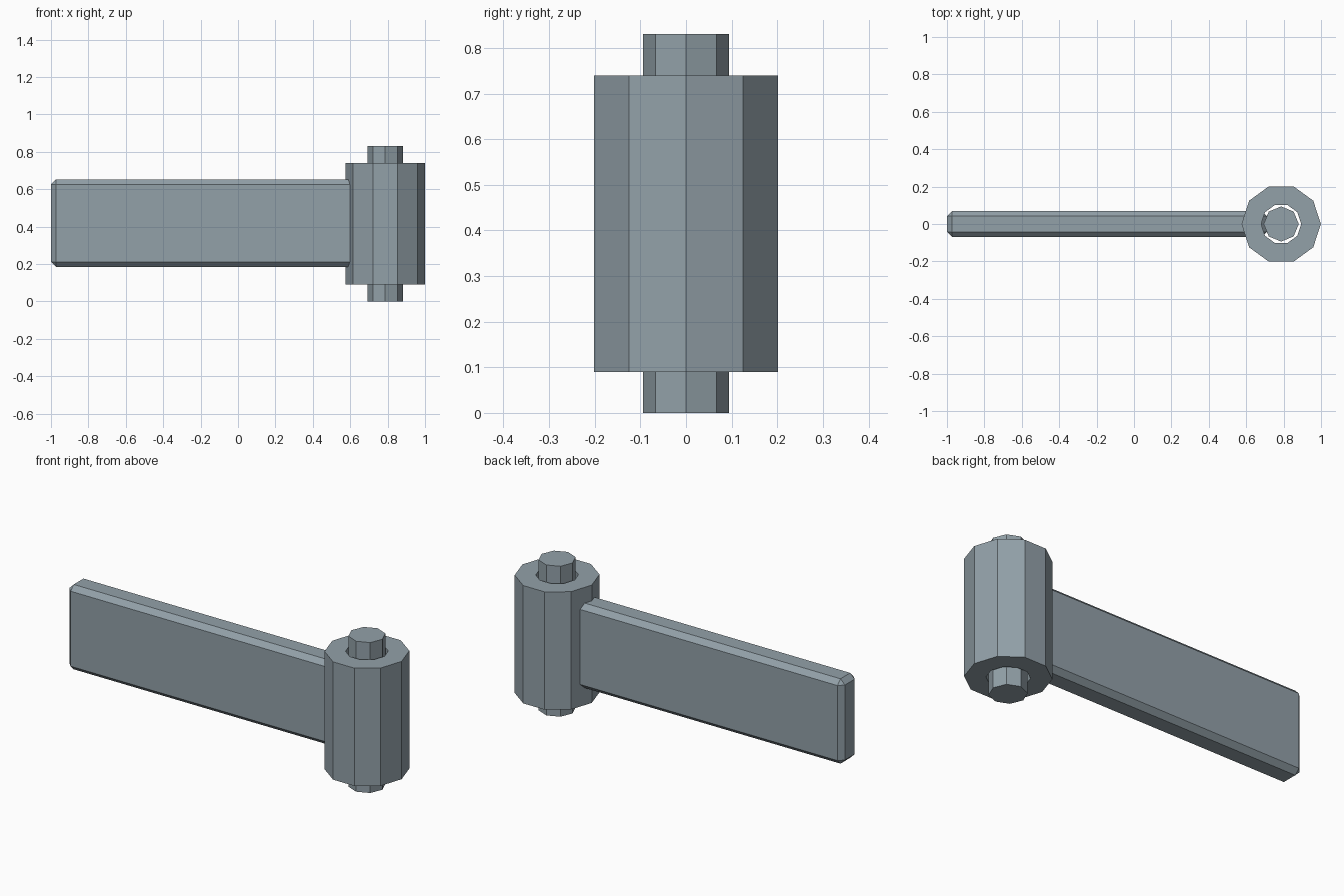
import bpy
import bmesh
from math import cos, sin, tau

if "Cube" in bpy.data.objects:
    bpy.data.objects.remove(bpy.data.objects["Cube"], do_unlink=True)

COLOUR = (0.29, 0.355, 0.395, 1)
steel = bpy.data.materials.new("blue_grey_steel")
steel.use_nodes = True
steel.diffuse_color = COLOUR
steel.node_tree.nodes["Principled BSDF"].inputs["Base Color"].default_value = COLOUR

AXIS_X = 0.787  # hinge axis


def finish(name, bm):
    bmesh.ops.recalc_face_normals(bm, faces=bm.faces)
    mesh = bpy.data.meshes.new(name)
    bm.to_mesh(mesh)
    bm.free()
    mesh.materials.append(steel)
    obj = bpy.data.objects.new(name, mesh)
    bpy.context.collection.objects.link(obj)
    return obj


def ring(bm, sides, radius, z):
    return [bm.verts.new((AXIS_X + radius * cos(tau * i / sides),
                          radius * sin(tau * i / sides), z)) for i in range(sides)]


# Hollow ten-sided sleeve
bm = bmesh.new()
low, high, sides = 0.09, 0.74, 10
loops = [ring(bm, sides, r, z) for r, z in
         ((0.212, low), (0.212, high), (0.107, high), (0.107, low))]
for a, b in zip(loops, loops[1:] + loops[:1]):
    for i in range(sides):
        j = (i + 1) % sides
        bm.faces.new((a[i], a[j], b[j], b[i]))
finish("hinge_sleeve", bm)

# Eight-sided pin through the sleeve
bm = bmesh.new()
bottom, top = ring(bm, 8, 0.094, 0), ring(bm, 8, 0.094, 0.83)
bm.faces.new(bottom)
bm.faces.new(top)
for i in range(8):
    j = (i + 1) % 8
    bm.faces.new((bottom[i], bottom[j], top[j], top[i]))
finish("hinge_pin", bm)

# Chamfered leaf, its inner end running through the sleeve wall
x0, x1, z0, z1, thick = -1.0, 0.71, 0.185, 0.653, 0.139
bm = bmesh.new()
bmesh.ops.create_cube(bm, size=1)
for v in bm.verts:
    v.co = ((x0 + x1) / 2 + v.co.x * (x1 - x0), v.co.y * thick,
            (z0 + z1) / 2 + v.co.z * (z1 - z0))
bmesh.ops.bevel(bm, geom=bm.edges[:], offset=0.027, segments=1,
                affect='EDGES', profile=0.5)
finish("hinge_leaf", bm)
